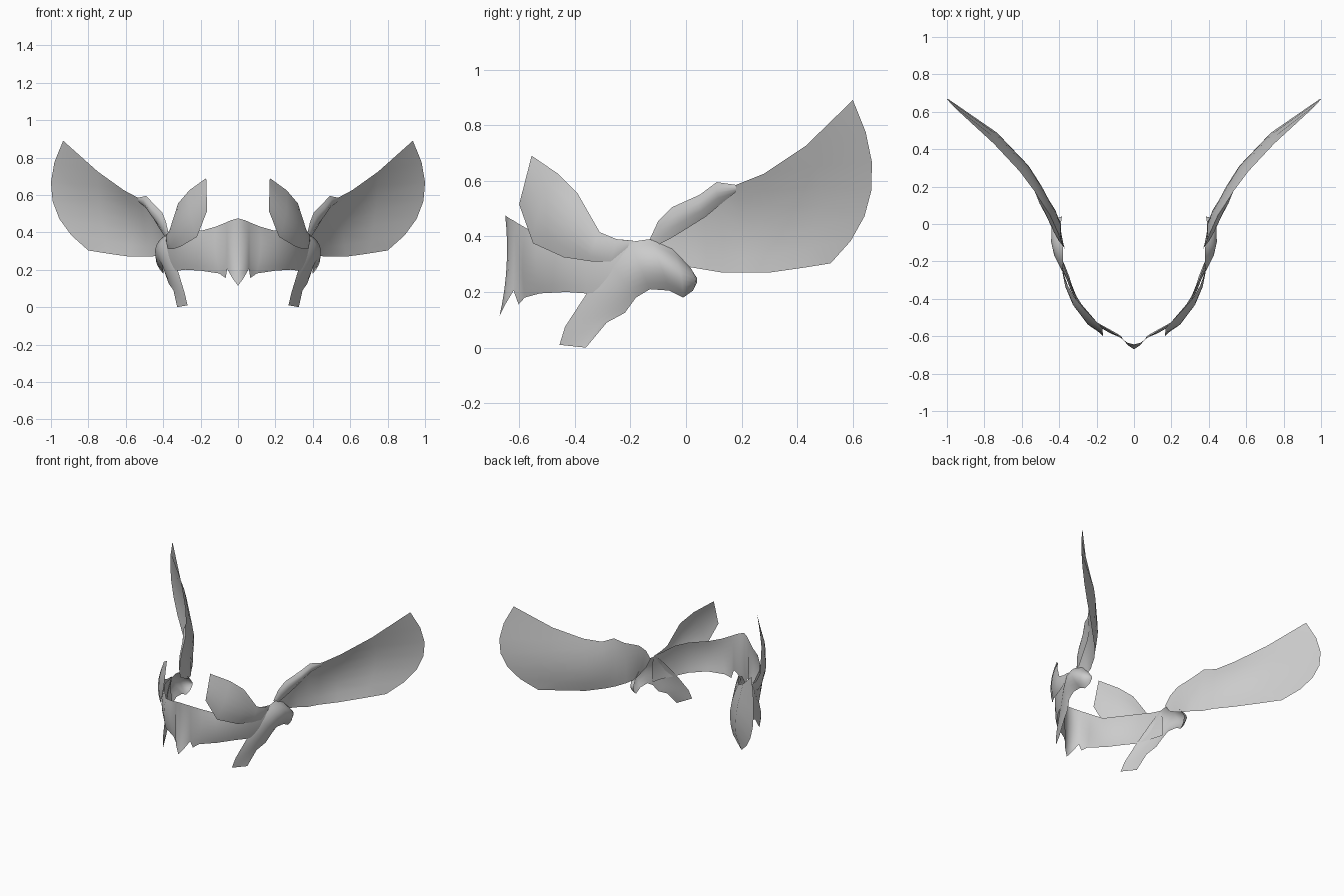
import bpy
from mathutils import Vector

cloth = bpy.data.materials.new("grey_cloth")
cloth.diffuse_color = (0.6, 0.6, 0.6, 1)


def sheet(name, stations, rows=6):
    """Loft a thin sheet; each station is (first edge, second edge, bulge)."""
    verts, faces = [], []
    for a, b, bulge in stations:
        for r in range(rows + 1):
            t = r / rows
            p = Vector(a).lerp(Vector(b), t) + Vector(bulge) * 4 * t * (1 - t)
            verts.append(p)
    n = rows + 1
    for c in range(len(stations) - 1):
        for r in range(rows):
            i = c * n + r
            faces.append((i, i + 1, i + n + 1, i + n))
    mesh = bpy.data.meshes.new(name)
    mesh.from_pydata(verts, [], faces)
    mesh.materials.append(cloth)
    mesh.polygons.foreach_set("use_smooth", [True] * len(mesh.polygons))
    obj = bpy.data.objects.new(name, mesh)
    bpy.context.collection.objects.link(obj)
    mirror = obj.modifiers.new("both_sides", 'MIRROR')
    mirror.use_clip = True
    mirror.merge_threshold = 0.0005
    return obj


# Front band with a pointed beak and small fangs on the lower edge
sheet("face_band", [
    ((0, -.65, .475), (0, -.67, .115), (0, .015, 0)),
    ((.035, -.635, .465), (.03, -.65, .155), (0, .005, 0)),
    ((.06, -.617, .455), (.058, -.62, .205), (0, 0, 0)),
    ((.07, -.61, .45), (.066, -.602, .155), (0, 0, 0)),
    ((.12, -.575, .43), (.10, -.58, .18), (.01, -.01, 0)),
    ((.19, -.535, .41), (.20, -.525, .195), (.01, -.01, 0)),
    ((.28, -.43, .415), (.28, -.43, .20), (.012, -.01, 0)),
    ((.33, -.35, .41), (.325, -.36, .195), (.01, 0, 0)),
    ((.365, -.25, .39), (.37, -.25, .20), (.01, 0, 0)),
    ((.385, -.19, .385), (.39, -.18, .20), (.01, 0, 0)),
], 8)

# Upper fin sweeping forward from the knot
sheet("upper_fin", [
    ((.17, -.555, .69), (.165, -.60, .515), (0, 0, 0)),
    ((.26, -.46, .625), (.22, -.55, .375), (.015, -.02, 0)),
    ((.32, -.39, .555), (.305, -.44, .325), (.015, -.015, 0)),
    ((.365, -.31, .415), (.35, -.34, .31), (.01, -.01, 0)),
    ((.38, -.25, .39), (.375, -.27, .31), (.005, 0, 0)),
    ((.385, -.20, .385), (.385, -.21, .36), (0, 0, 0)),
])

# Lower flap rising into the puffed knot
sheet("lower_flap_and_knot", [
    ((.27, -.455, .01), (.325, -.36, 0), (0, 0, 0)),
    ((.285, -.435, .075), (.345, -.285, .09), (.005, 0, 0)),
    ((.32, -.36, .19), (.37, -.22, .125), (.01, -.005, 0)),
    ((.36, -.27, .31), (.39, -.18, .18), (.02, -.005, 0)),
    ((.38, -.20, .38), (.395, -.13, .21), (.04, 0, 0)),
    ((.38, -.13, .39), (.40, -.06, .205), (.053, 0, .01)),
    ((.39, -.05, .355), (.40, -.01, .18), (.045, .01, 0)),
    ((.39, .01, .295), (.39, .025, .205), (.025, .015, 0)),
    ((.385, .04, .25), (.385, .04, .235), (0, 0, 0)),
], 8)

# Long tail wing sweeping outward and back
sheet("tail_wing", [
    ((.37, -.13, .39), (.38, -.10, .34), (0, 0, 0)),
    ((.385, -.10, .455), (.39, -.04, .31), (0, 0, 0)),
    ((.405, -.05, .505), (.395, .01, .29), (-.005, .005, 0)),
    ((.45, .05, .55), (.42, .07, .28), (-.01, .01, 0)),
    ((.49, .11, .595), (.46, .13, .27), (-.015, .01, 0)),
    ((.535, .18, .585), (.50, .20, .27), (-.02, .01, 0)),
    ((.61, .28, .625), (.58, .30, .27), (-.03, .02, 0)),
    ((.75, .43, .725), (.70, .42, .287), (.01, .065, 0)),
    ((.935, .60, .89), (.80, .52, .303), (.124, .107, -.03)),
], 6)

# Folded ruffle along the root of the wing
sheet("wing_ruffle", [
    ((.37, -.13, .39), (.385, -.10, .37), (0, 0, 0)),
    ((.385, -.10, .455), (.40, -.06, .39), (.01, -.01, 0)),
    ((.405, -.05, .505), (.42, -.01, .42), (.015, -.015, 0)),
    ((.45, .05, .55), (.45, .07, .47), (.02, -.015, 0)),
    ((.49, .11, .595), (.48, .13, .52), (.02, -.01, 0)),
    ((.535, .18, .585), (.53, .18, .56), (0, 0, 0)),
], 4)
